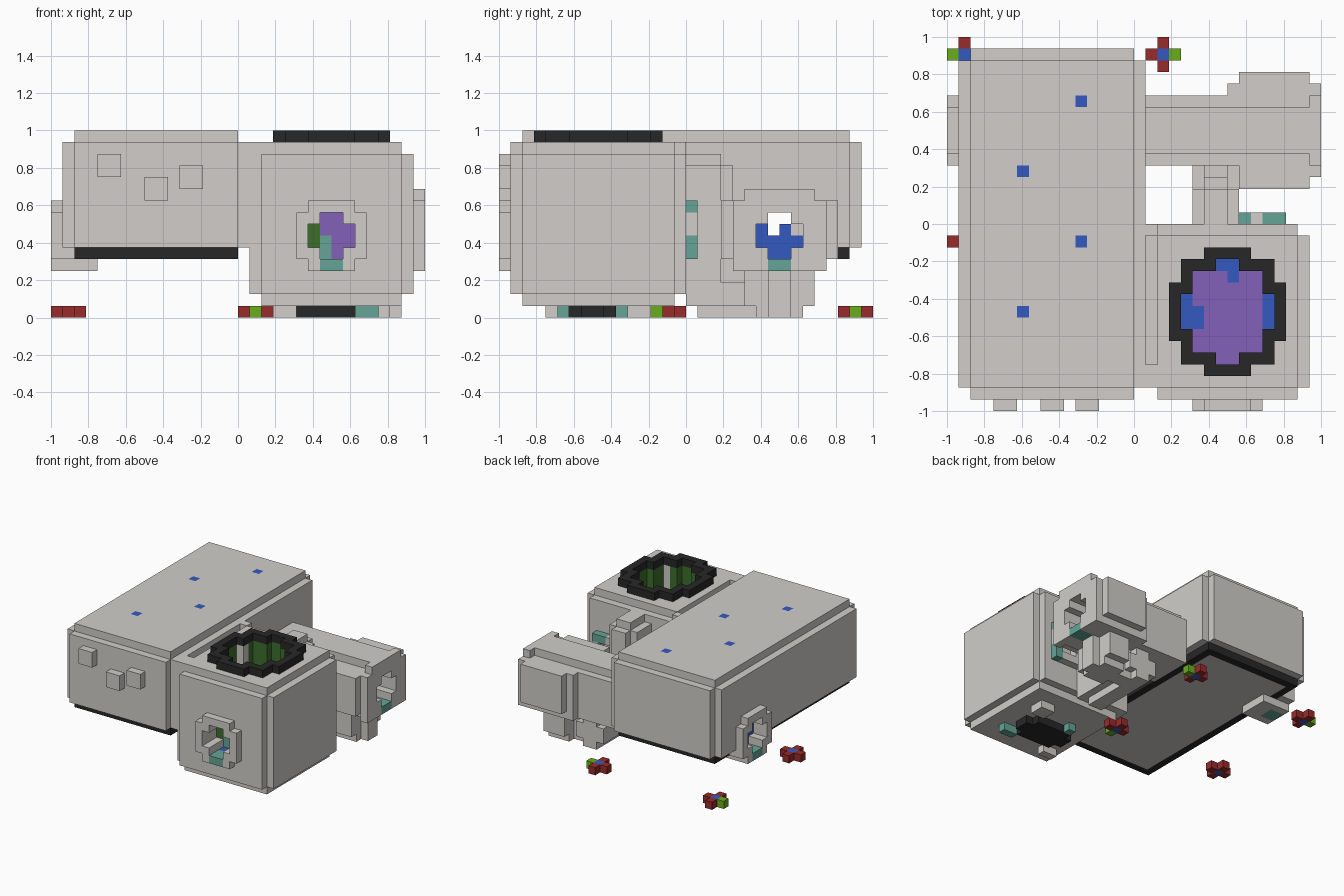
import bpy, bmesh
from mathutils import Vector

cube = bpy.data.objects.get("Cube")
if cube:
    bpy.data.objects.remove(cube, do_unlink=True)

U = 1 / 16  # edge of one block
PALETTE = {"grey": "D1CECA", "black": "272727", "red": "982B2B", "lime": "6AAD1C",
           "blue": "355AC0", "teal": "66A596", "purple": "8260B8", "dark_green": "3C6E2B"}


def linear(h):
    c = int(h, 16) / 255
    return c / 12.92 if c < 0.04045 else ((c + 0.055) / 1.055) ** 2.4


materials = {}
for name, code in PALETTE.items():
    m = bpy.data.materials.new(name)
    m.use_nodes = True
    rgba = [linear(code[i:i + 2]) for i in (0, 2, 4)] + [1]
    m.diffuse_color = rgba
    m.node_tree.nodes["Principled BSDF"].inputs["Base Color"].default_value = rgba
    materials[name] = m
SLOTS = list(PALETTE)

cells = {}  # block position -> (part, colour)


def region(x, y, z):
    return [(i, j, k) for i in range(*x) for j in range(*y) for k in range(*z)]


def fill(part, colour, x, y, z):
    for c in region(x, y, z):
        cells.setdefault(c, (part, colour))


def carve(x, y, z):
    for c in region(x, y, z):
        cells.pop(c, None)


def paint(colour, x, y, z):
    for c in region(x, y, z):
        if c in cells:
            cells[c] = (cells[c][0], colour)


def rounded(part, x, y, z):
    """Box whose six faces each stand one block proud of the edges."""
    (a, b), (c, d), (e, f) = x, y, z
    fill(part, "grey", x, (c + 1, d - 1), (e + 1, f - 1))
    fill(part, "grey", (a + 1, b - 1), y, (e + 1, f - 1))
    fill(part, "grey", (a + 1, b - 1), (c + 1, d - 1), z)


# Round port section, centred at 8 across and 7 up
RIM = [((6, 10), (4, 10)), ((5, 11), (5, 9))]
HOLE = [((7, 9), (5, 9)), ((6, 10), (6, 8))]


def port(section, action, depth, along_x=True):
    for across, up in section:
        if along_x:
            action(depth, across, up)
        else:
            action(across, depth, up)


def solid(part):
    return lambda x, y, z: fill(part, "grey", x, y, z)


def tint(colour):
    return lambda x, y, z: paint(colour, x, y, z)


# Main hull with a black border around its underside
rounded("main_hull", (-15, 1), (-15, 15), (5, 16))
paint("black", (-14, 0), (-14, 14), (5, 6))
paint("grey", (-13, -1), (-13, 13), (5, 6))
for x, z in ((-12, 12), (-8, 10), (-5, 11)):
    fill("front_studs", "grey", (x, x + 2), (-16, -15), (z, z + 2))
for x, y in ((-5, 10), (-10, 4), (-5, -2), (-10, -8)):
    paint("blue", (x, x + 1), (y, y + 1), (15, 16))

# Side port on the hull
port(RIM, solid("hull_port"), (-16, -14))
fill("hull_port", "grey", (-16, -12), (6, 10), (4, 5))

# Front cabin block, joined to the hull
rounded("cabin", (1, 15), (-15, 0), (1, 15))
fill("cabin", "grey", (1, 2), (-14, -12), (2, 15))
fill("cabin", "grey", (1, 2), (-1, 0), (2, 15))
port(RIM, solid("cabin_port"), (-16, -15), False)

# Well in the cabin roof: spans of (half width, length limit) around the centre
OUTER = [(2, 11), (4, 9), (5, 5)]
INNER = [(1, 9), (3, 7), (4, 3)]


def oval(spans):
    out = set()
    for w, length in spans:
        out |= {(8 + i, j) for i in range(-w, w)
                for j in range(-13, -2) if abs(2 * j + 16) < length}
    return out


well, collar = oval(INNER), oval(OUTER)
for i, j in collar - well:
    fill("well_collar", "black", (i, i + 1), (j, j + 1), (15, 16))
    paint("dark_green", (i, i + 1), (j, j + 1), (7, 15))
for i, j in well:
    carve((i, i + 1), (j, j + 1), (7, 16))
    rim = i in (4, 11) or j == -4
    paint("blue" if rim else "purple", (i, i + 1), (j, j + 1), (6, 7))
paint("blue", (8, 9), (-5, -4), (6, 7))
paint("blue", (5, 6), (-9, -7), (6, 7))
paint("grey", (10, 11), (-12, -11), (7, 15))
paint("grey", (4, 5), (-6, -5), (7, 15))

# Cabin port opening with coloured backing
port(HOLE, carve, (-16, -13), False)
port(HOLE, tint("purple"), (-13, -12), False)
paint("dark_green", (6, 7), (-13, -12), (6, 8))
paint("teal", (7, 8), (-13, -12), (5, 7))
paint("teal", (7, 9), (-16, -14), (4, 5))
paint("blue", (7, 9), (-14, -13), (4, 5))

# Back port on the cabin
fill("back_port", "grey", (9, 13), (0, 1), (5, 10))
paint("teal", (9, 10), (0, 1), (9, 10))
paint("teal", (11, 13), (0, 1), (9, 10))
paint("teal", (12, 13), (0, 1), (5, 7))
carve((10, 12), (0, 1), (6, 9))

# Feet under the cabin
fill("cabin_foot", "black", (4, 11), (-9, -7), (0, 1))
fill("cabin_foot", "black", (5, 10), (-10, -6), (0, 1))
fill("foot_pads", "teal", (10, 12), (-11, -10), (0, 1))
fill("foot_pads", "teal", (5, 6), (-6, -5), (0, 1))
fill("foot_pads", "grey", (3, 5), (-12, -11), (0, 1))
fill("foot_pads", "grey", (10, 12), (-5, -3), (0, 1))

# Rear arm with a ridge along the top, side plates and an end rim
port(RIM, solid("rear_arm"), (1, 15))
fill("rear_arm", "grey", (1, 15), (5, 11), (4, 10))
fill("rear_arm", "grey", (1, 16), (6, 10), (4, 11))
fill("arm_plates", "grey", (9, 15), (3, 13), (5, 10))
fill("arm_plates", "grey", (8, 15), (11, 12), (4, 10))
fill("arm_rim", "grey", (15, 16), (4, 12), (4, 10))
fill("arm_rim", "grey", (15, 16), (5, 11), (4, 11))

# Duct: drops behind the cabin, then bends under the arm
fill("duct", "grey", (5, 9), (0, 3), (1, 13))
fill("duct", "grey", (6, 8), (0, 3), (13, 14))
fill("duct", "grey", (6, 8), (3, 4), (3, 13))
fill("duct", "grey", (5, 9), (1, 10), (1, 3))
fill("duct", "grey", (6, 8), (1, 10), (0, 4))

# Leg below the arm
fill("arm_leg", "grey", (10, 13), (6, 10), (0, 4))
fill("arm_leg", "grey", (10, 13), (5, 11), (1, 4))
fill("arm_leg", "grey", (8, 14), (7, 9), (0, 4))

# Open both side ports; a narrow tunnel runs right through
for mouth, back in (((13, 16), (12, 13)), ((-16, -14), (-14, -13))):
    port(HOLE, carve, mouth)
    port(HOLE, tint("blue"), back)
    paint("teal", mouth, (7, 9), (4, 5))
paint("grey", (12, 13), (9, 10), (7, 8))
carve((-16, 16), (7, 9), (8, 9))
carve((-16, 16), (7, 8), (7, 8))

# Four small floor markers: centre, then the side that is lime
for n, (x, y, lime) in enumerate(((-15, 14, (-1, 0)), (2, 14, (1, 0)),
                                  (-15, -2, None), (1, -2, (0, -1)))):
    for dx, dy in ((0, 0), (1, 0), (-1, 0), (0, 1), (0, -1)):
        colour = "blue" if dx == dy else "lime" if (dx, dy) == lime else "red"
        i, j = x + dx, y + dy
        fill(f"floor_marker_{n + 1}", colour, (i, i + 1), (j, j + 1), (0, 1))


def build(part):
    """Mesh the visible block faces of one part."""
    bm, verts = bmesh.new(), {}

    def vert(p):
        p = tuple(round(v) for v in p)
        if p not in verts:
            verts[p] = bm.verts.new(Vector(p) * U)
        return verts[p]

    for c, (owner, colour) in cells.items():
        if owner != part:
            continue
        for axis in range(3):
            for side in (0, 1):
                step = Vector((0, 0, 0))
                step[axis] = 2 * side - 1
                if tuple(int(v) for v in Vector(c) + step) in cells:
                    continue
                a, b = Vector((0, 0, 0)), Vector((0, 0, 0))
                a[(axis + 1) % 3] = b[(axis + 2) % 3] = 1
                o = Vector(c)
                o[axis] += side
                loop = [o, o + a, o + a + b, o + b]
                face = bm.faces.new([vert(p) for p in (loop if side else loop[::-1])])
                face.material_index = SLOTS.index(colour)
    mesh = bpy.data.meshes.new(part)
    bm.to_mesh(mesh)
    bm.free()
    for s in SLOTS:
        mesh.materials.append(materials[s])
    bpy.context.collection.objects.link(bpy.data.objects.new(part, mesh))


for part in sorted({owner for owner, _ in cells.values()}):
    build(part)
